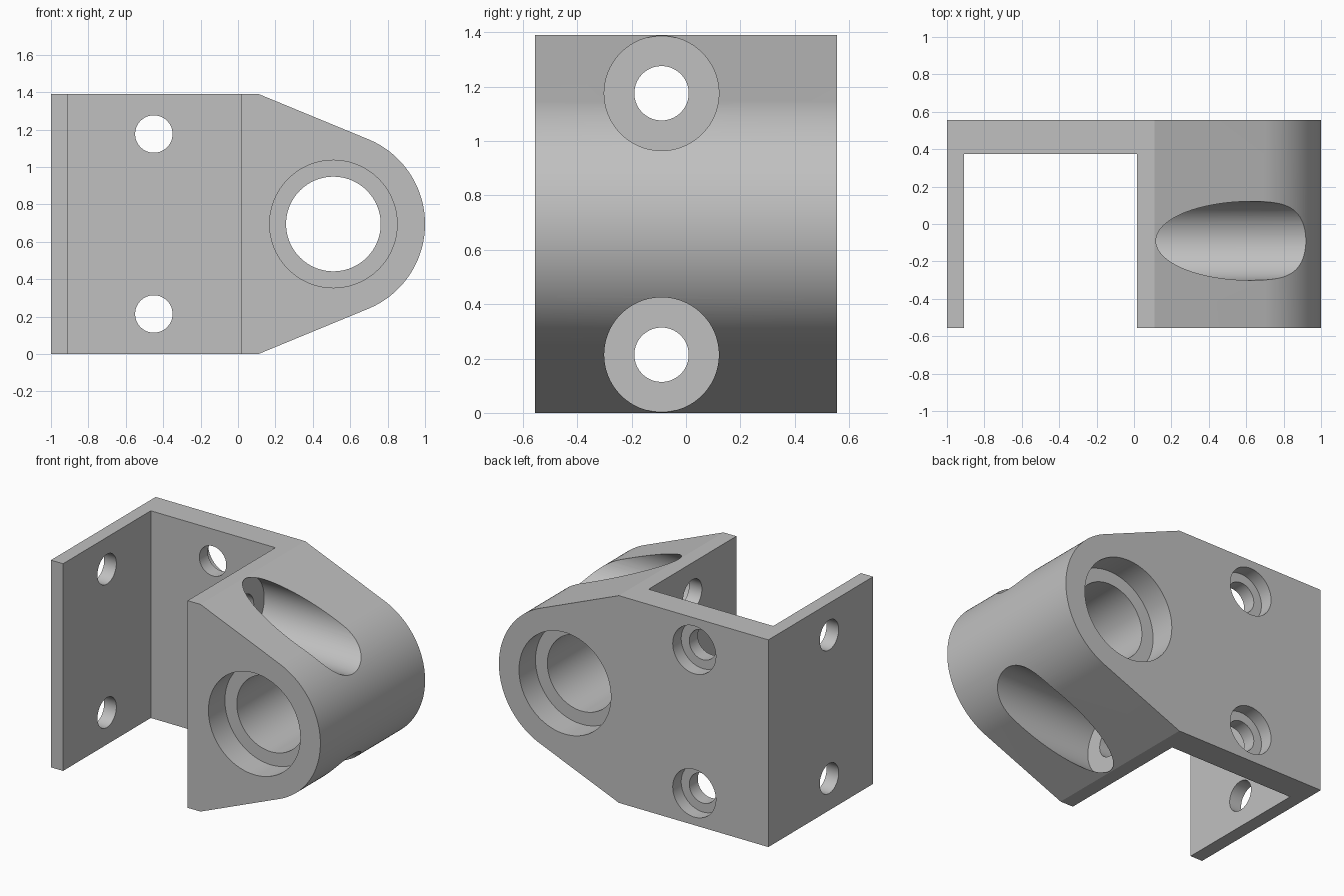
import bpy
import bmesh
from math import radians, sin, cos, pi
from mathutils import Matrix, Vector

cube = bpy.data.objects.get("Cube")
if cube:
    bpy.data.objects.remove(cube, do_unlink=True)

HEIGHT, HALF_DEPTH = 1.39, 0.555
MID = HEIGHT / 2
NOSE_X, NOSE_R = 0.51, 0.49
BOLT_Z = (MID - 0.481, MID + 0.481)

grey = bpy.data.materials.new("light_grey")
grey.use_nodes = True
colour = (0.53, 0.53, 0.53, 1)
grey.diffuse_color = colour
grey.node_tree.nodes["Principled BSDF"].inputs["Base Color"].default_value = colour


def make_object(name, bm):
    mesh = bpy.data.meshes.new(name)
    bmesh.ops.recalc_face_normals(bm, faces=bm.faces)
    bm.to_mesh(mesh)
    bm.free()
    mesh.materials.append(grey)
    obj = bpy.data.objects.new(name, mesh)
    bpy.context.collection.objects.link(obj)
    return obj


def extruded_profile(name, points, y0, y1):
    """Outline in x and z, extruded along y."""
    bm = bmesh.new()
    face = bm.faces.new([bm.verts.new((x, y0, z)) for x, z in points])
    new = bmesh.ops.extrude_face_region(bm, geom=[face])["geom"]
    verts = [v for v in new if isinstance(v, bmesh.types.BMVert)]
    bmesh.ops.translate(bm, verts=verts, vec=(0, y1 - y0, 0))
    return make_object(name, bm)


def cylinder(name, start, end, radius):
    start, end = Vector(start), Vector(end)
    axis = end - start
    turn = axis.to_track_quat('Z', 'Y').to_matrix().to_4x4()
    bm = bmesh.new()
    bmesh.ops.create_cone(bm, cap_ends=True, segments=96, radius1=radius,
                          radius2=radius, depth=axis.length,
                          matrix=Matrix.Translation((start + end) / 2) @ turn)
    return make_object(name, bm)


def box(name, low, high):
    low, high = Vector(low), Vector(high)
    bm = bmesh.new()
    bmesh.ops.create_cube(bm, size=1, matrix=Matrix.Translation((low + high) / 2)
                          @ Matrix.Diagonal((*(high - low), 1)))
    return make_object(name, bm)


# Bracket body: square back end tapering into a round nose
arc = [radians(-67.5 + 135 * i / 64) for i in range(65)]
outline = [(-1, HEIGHT), (-1, 0), (0.11, 0)]
outline += [(NOSE_X + NOSE_R * cos(a), MID + NOSE_R * sin(a)) for a in arc]
outline.append((0.11, HEIGHT))
bracket = extruded_profile("bracket_body", outline, -HALF_DEPTH, HALF_DEPTH)

# Open channel between the side plate and the nose block
cutters = [box("channel_cutter", (-0.91, -0.8, -0.2), (0.015, 0.375, 1.6))]

# Main bore with a wider bearing seat at each end
cutters.append(cylinder("bore_cutter", (NOSE_X, -0.8, MID), (NOSE_X, 0.8, MID), 0.253))
for side in (-1, 1):
    cutters.append(cylinder("bearing_seat_cutter", (NOSE_X, side * 0.38, MID),
                            (NOSE_X, side * 0.8, MID), 0.341))

for z in BOLT_Z:
    # Counterbored bolt holes in the back plate
    cutters.append(cylinder("back_hole_cutter", (-0.45, 0.2, z), (-0.45, 0.8, z), 0.1))
    cutters.append(cylinder("back_recess_cutter", (-0.45, 0.465, z), (-0.45, 0.8, z), 0.16))
    # Cross holes through the side plate and the block, with deep pockets
    cutters.append(cylinder("cross_hole_cutter", (-1.2, -0.09, z), (0.3, -0.09, z), 0.1))
    cutters.append(cylinder("pocket_cutter", (0.11, -0.09, z), (1.3, -0.09, z), 0.211))

# Cut everything, then keep only the finished bracket
for cutter in cutters:
    cutter.hide_render = True
    mod = bracket.modifiers.new(cutter.name, 'BOOLEAN')
    mod.operation = 'DIFFERENCE'
    mod.solver = 'EXACT'
    mod.object = cutter
bpy.context.view_layer.update()
depsgraph = bpy.context.evaluated_depsgraph_get()
finished = bpy.data.meshes.new_from_object(bracket.evaluated_get(depsgraph))
bracket.modifiers.clear()
bracket.data = finished
bracket.data.materials.clear()
bracket.data.materials.append(grey)
for poly in bracket.data.polygons:
    poly.material_index = 0
for cutter in cutters:
    bpy.data.objects.remove(cutter, do_unlink=True)

bpy.ops.object.select_all(action='DESELECT')
bracket.select_set(True)
bpy.context.view_layer.objects.active = bracket
bpy.ops.object.shade_smooth_by_angle(angle=radians(20))
